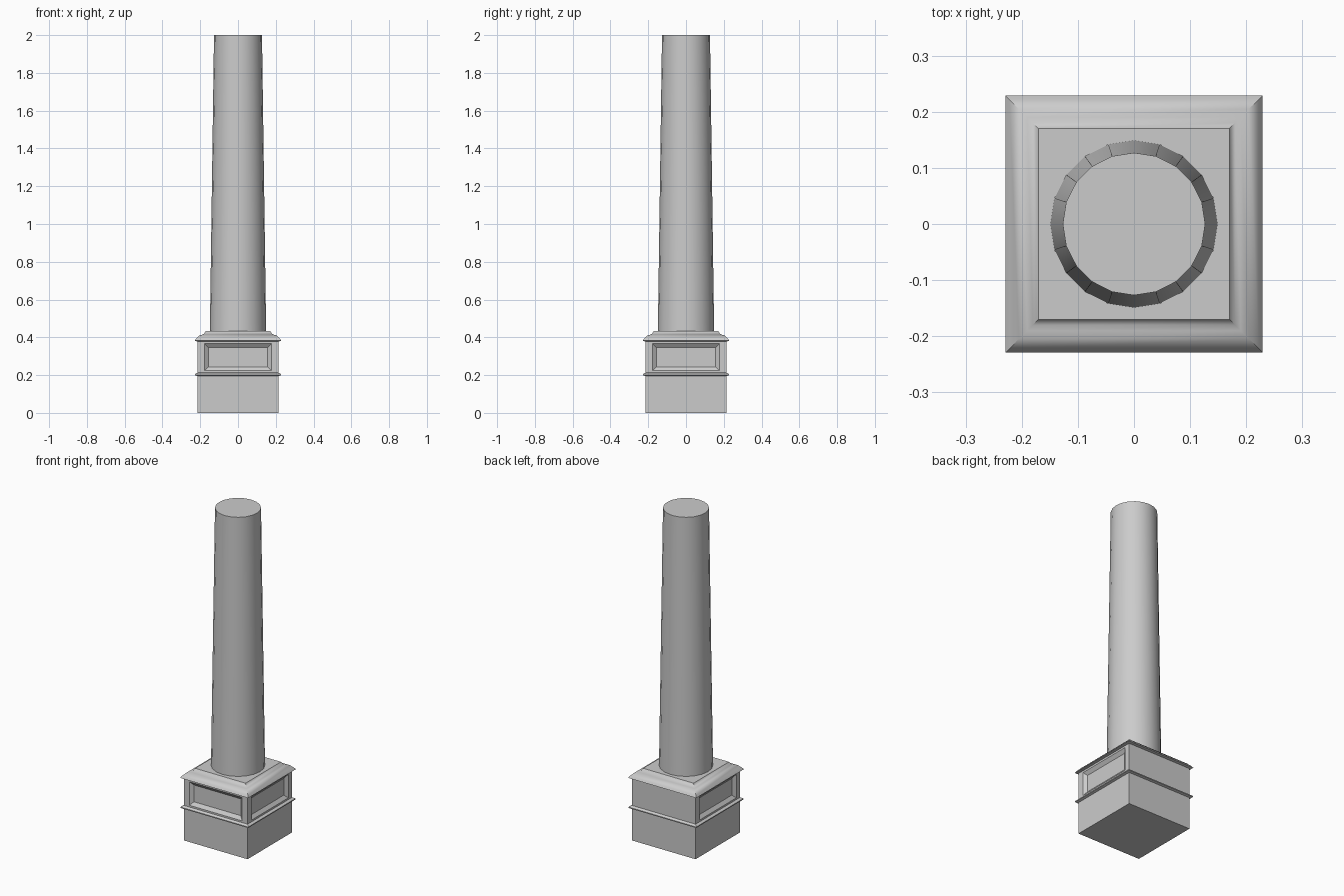
import bpy, bmesh

if "Cube" in bpy.data.objects:
    bpy.data.objects.remove(bpy.data.objects["Cube"])


def finish(bm, name, smooth=None):
    bmesh.ops.recalc_face_normals(bm, faces=bm.faces)
    mesh = bpy.data.meshes.new(name)
    bm.to_mesh(mesh)
    bm.free()
    obj = bpy.data.objects.new(name, mesh)
    bpy.context.collection.objects.link(obj)
    if smooth:
        bpy.ops.object.select_all(action='DESELECT')
        bpy.context.view_layer.objects.active = obj
        obj.select_set(True)
        bpy.ops.object.shade_smooth_by_angle(angle=smooth)
    return obj


def square_loft(profile):
    """Closed square solid from (half width, z) pairs."""
    bm = bmesh.new()
    rings = [[bm.verts.new((sx * h, sy * h, z))
              for sx, sy in ((-1, -1), (1, -1), (1, 1), (-1, 1))]
             for h, z in profile]
    for a, b in zip(rings, rings[1:]):
        for i in range(4):
            j = (i + 1) % 4
            bm.faces.new((a[i], a[j], b[j], b[i]))
    bm.faces.new(rings[0][::-1])
    bm.faces.new(rings[-1])
    bm.normal_update()
    return bm


HALF = 0.214

# Plain lower block
finish(square_loft([(HALF, 0), (HALF, 0.198)]), "base_block")

# Thin band between block and pedestal
finish(square_loft([(HALF, 0.195), (0.228, 0.199), (0.228, 0.205), (HALF, 0.213)]), "base_band")

# Pedestal with recessed panels on front, left and right; back stays plain
bm = square_loft([(HALF, 0.21), (HALF, 0.38)])
sides = [f for f in bm.faces if abs(f.normal.z) < 0.5 and f.normal.y < 0.5]
for f in sides:
    bmesh.ops.inset_individual(bm, faces=[f], thickness=0.019)
    axis = 0 if abs(f.normal.y) > 0.5 else 1
    for v in f.verts:
        v.co[axis] *= 0.173 / (HALF - 0.019)
    bmesh.ops.inset_individual(bm, faces=[f], thickness=0.029, depth=-0.016)
finish(bm, "panelled_pedestal")

# Cap moulding
finish(square_loft([(HALF, 0.378), (0.229, 0.382), (0.222, 0.393), (0.205, 0.41),
                    (0.19, 0.414), (0.18, 0.418), (0.17, 0.434)]), "cap_moulding", 0.9)

# Tapered round shaft
bm = bmesh.new()
bmesh.ops.create_cone(bm, cap_ends=True, segments=20, radius1=0.149, radius2=0.127, depth=1.57)
bmesh.ops.translate(bm, verts=bm.verts, vec=(0, 0, 2 - 1.57 / 2))
finish(bm, "column_shaft", 0.6)
